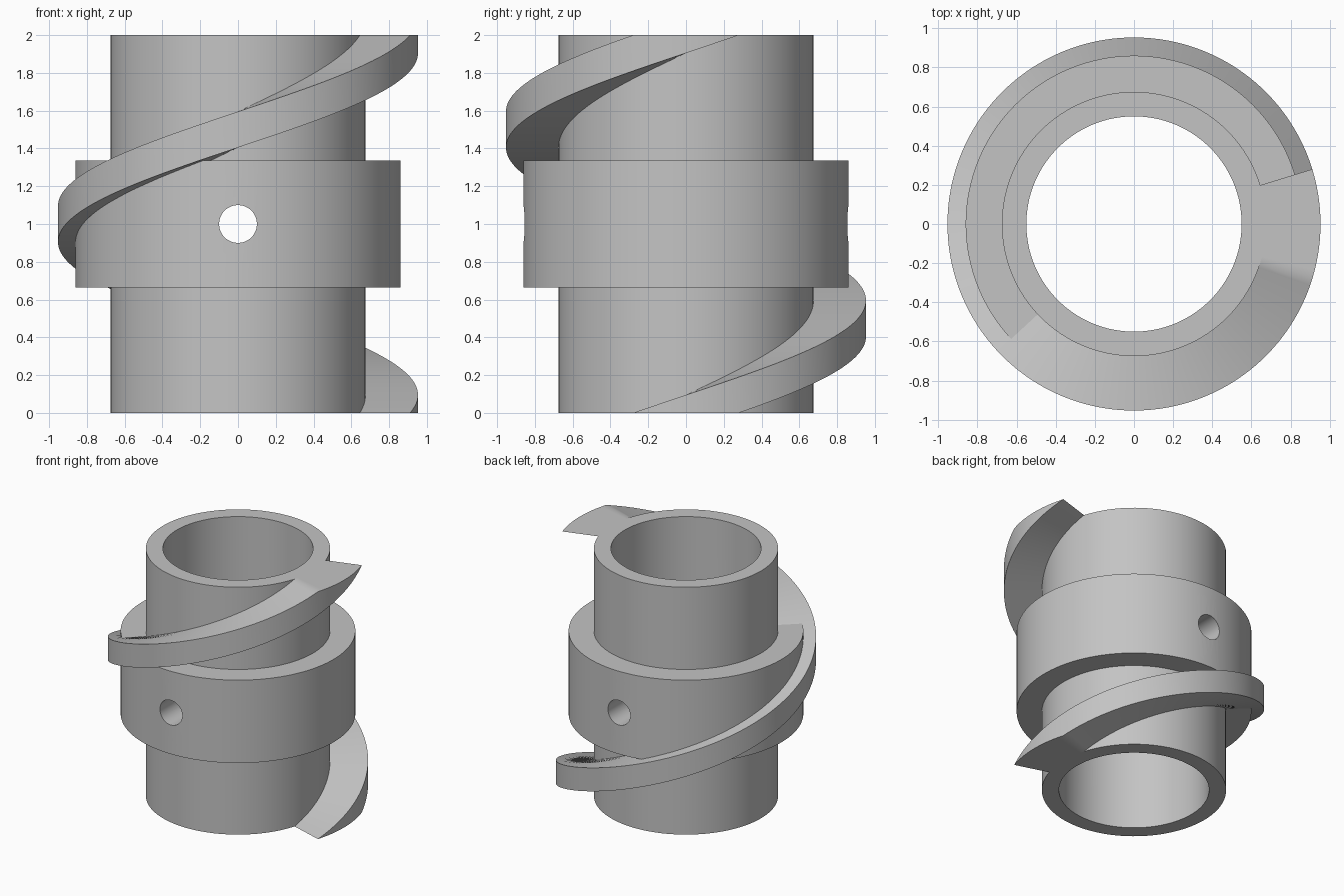
import bpy, bmesh, math

if "Cube" in bpy.data.objects:
    bpy.data.objects.remove(bpy.data.objects["Cube"], do_unlink=True)

HEIGHT = 2.0
BORE, SHAFT, COLLAR, THREAD = 0.55, 0.675, 0.86, 0.953
COLLAR_LOW, COLLAR_HIGH = 0.665, 1.335
HALF_BAND = 0.095   # half the thread's upright thickness
PITCH = 2.0

grey = bpy.data.materials.new("plain grey")
grey.use_nodes = True
colour = (0.55, 0.55, 0.55, 1)
grey.diffuse_color = colour
grey.node_tree.nodes["Principled BSDF"].inputs["Base Color"].default_value = colour


def make_object(name, bm):
    """Turn a bmesh into a linked, selected and coloured object."""
    bmesh.ops.recalc_face_normals(bm, faces=bm.faces)
    mesh = bpy.data.meshes.new(name)
    bm.to_mesh(mesh)
    bm.free()
    mesh.materials.append(grey)
    obj = bpy.data.objects.new(name, mesh)
    bpy.context.collection.objects.link(obj)
    return obj


def activate(obj):
    bpy.ops.object.select_all(action="DESELECT")
    obj.select_set(True)
    bpy.context.view_layer.objects.active = obj


def sweep(rings, closed):
    """Skin a series of equal closed rings of points."""
    bm = bmesh.new()
    loops = [[bm.verts.new(p) for p in ring] for ring in rings]
    following = loops[1:] + (loops[:1] if closed else [])
    for a, b in zip(loops, following):
        for i in range(len(a)):
            j = (i + 1) % len(a)
            bm.faces.new((a[i], a[j], b[j], b[i]))
    bmesh.ops.remove_doubles(bm, verts=bm.verts, dist=1e-5)
    return bm


def ring_at(angle, profile):
    return [(r * math.cos(angle), r * math.sin(angle), z) for r, z in profile]


# Hollow sleeve with its wide collar, turned from one profile
profile = [(BORE, 0), (SHAFT, 0), (SHAFT, COLLAR_LOW), (COLLAR, COLLAR_LOW),
           (COLLAR, COLLAR_HIGH), (SHAFT, COLLAR_HIGH), (SHAFT, HEIGHT), (BORE, HEIGHT)]
SIDES = 128
sleeve = make_object("collared_sleeve", sweep(
    [ring_at(math.tau * i / SIDES, profile) for i in range(SIDES)], True))

# Round cross hole through the front and back of the collar
bpy.ops.mesh.primitive_cylinder_add(vertices=48, radius=0.1, depth=3,
                                    location=(0, 0, HEIGHT / 2),
                                    rotation=(math.pi / 2, 0, 0))
cutter = bpy.context.object
cutter.name = "cross_hole_cutter"
cutter.data.materials.append(grey)
activate(sleeve)
cut = sleeve.modifiers.new("cross_hole", "BOOLEAN")
cut.operation, cut.solver, cut.object = "DIFFERENCE", "EXACT", cutter
bpy.ops.object.modifier_apply(modifier=cut.name)
bpy.data.objects.remove(cutter, do_unlink=True)

# Helical thread, one full turn, trimmed flat at both ends of the sleeve
lead = math.tau * HALF_BAND / PITCH


def steps(start, end, count):
    return [start + (end - start) * i / count for i in range(count)]


angles = (steps(-lead, lead, 12) + steps(lead, math.tau - lead, 160)
          + steps(math.tau - lead, math.tau + lead, 12) + [math.tau + lead])


def thread_ring(angle):
    middle = PITCH * angle / math.tau
    low = min(max(middle - HALF_BAND, 0), HEIGHT)
    high = min(max(middle + HALF_BAND, 0), HEIGHT)
    inner = SHAFT - 0.005
    return ring_at(angle, [(inner, low), (THREAD, low), (THREAD, high), (inner, high)])


thread = make_object("helical_thread", sweep([thread_ring(a) for a in angles], False))

for part in (sleeve, thread):
    activate(part)
    bpy.ops.object.shade_smooth_by_angle(angle=math.radians(30))
